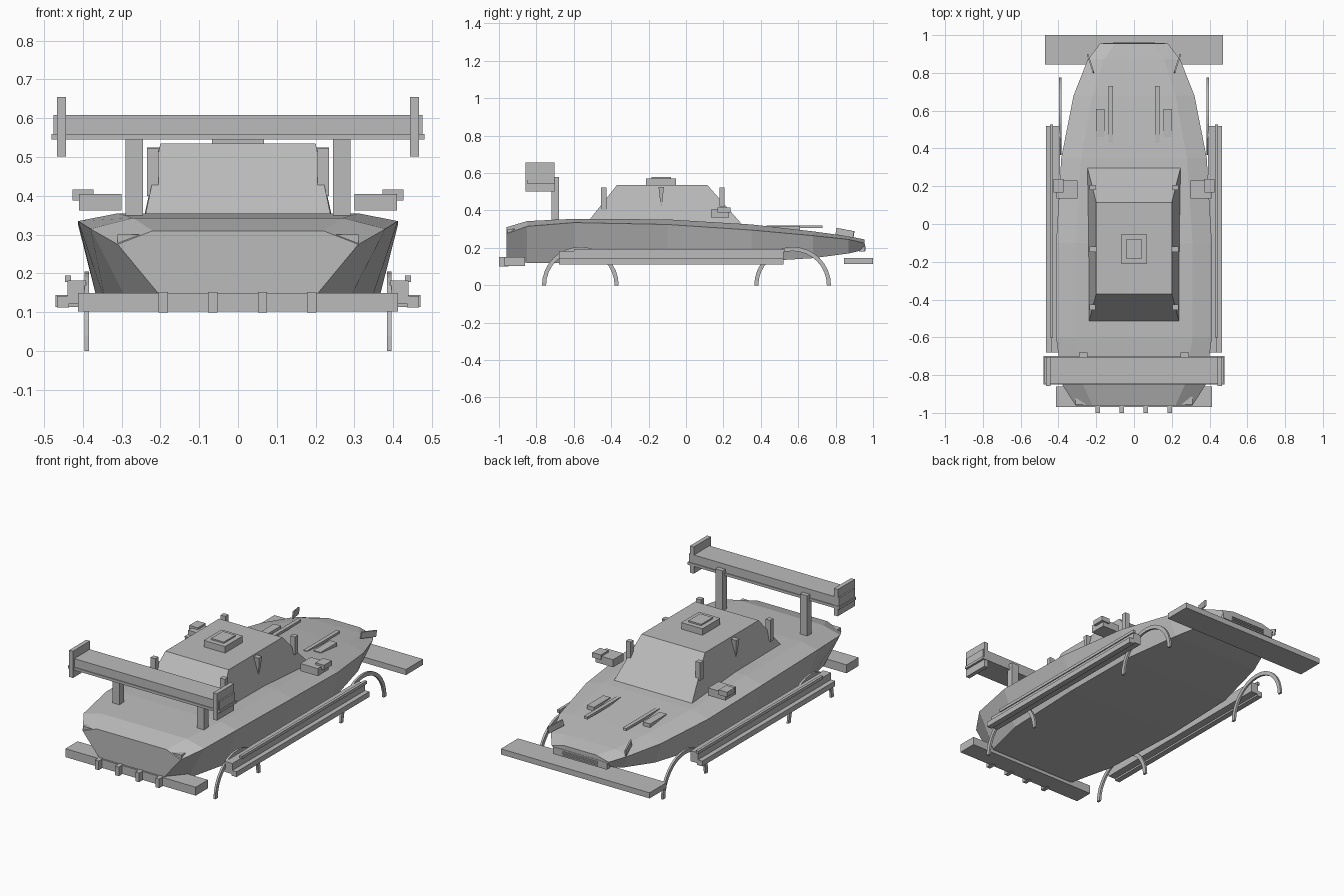
import bpy, bmesh, math
from mathutils import Matrix, Vector

cube = bpy.data.objects.get("Cube")
if cube:
    bpy.data.objects.remove(cube, do_unlink=True)

grey = bpy.data.materials.new("body_grey")
grey.use_nodes = True
colour = (0.5, 0.5, 0.5, 1)
grey.diffuse_color = colour
grey.node_tree.nodes["Principled BSDF"].inputs["Base Color"].default_value = colour


def finish(name, bm):
    bmesh.ops.recalc_face_normals(bm, faces=bm.faces)
    mesh = bpy.data.meshes.new(name)
    bm.to_mesh(mesh)
    bm.free()
    mesh.materials.append(grey)
    obj = bpy.data.objects.new(name, mesh)
    bpy.context.collection.objects.link(obj)
    return obj


def loft(name, rings):
    """Skin closed rings of points and cap both ends."""
    bm = bmesh.new()
    loops = [[bm.verts.new(p) for p in ring] for ring in rings]
    for a, b in zip(loops, loops[1:]):
        for i in range(len(a)):
            j = (i + 1) % len(a)
            bm.faces.new((a[i], a[j], b[j], b[i]))
    bm.faces.new(loops[0])
    bm.faces.new(loops[-1])
    return finish(name, bm)


def box(name, x, y, z, turn=None):
    """Box from (low, high) ranges, with an optional turn about its centre."""
    bm = bmesh.new()
    bmesh.ops.create_cube(bm, size=1)
    size = [r[1] - r[0] for r in (x, y, z)]
    mid = Vector([(r[0] + r[1]) / 2 for r in (x, y, z)])
    matrix = Matrix.Translation(mid) @ (turn or Matrix()) @ Matrix.Diagonal((*size, 1))
    bmesh.ops.transform(bm, matrix=matrix, verts=bm.verts)
    return finish(name, bm)


def pair(name, x, y, z, turn=None):
    """Left box plus its mirror image on the right."""
    left = box("left_" + name, x, y, z, turn)
    mirrored(left, name)


def mirrored(left, name):
    bm = bmesh.new()
    bm.from_mesh(left.data)
    bmesh.ops.scale(bm, vec=(-1, 1, 1), verts=bm.verts)
    finish("right_" + name, bm)


# Hull: y, then half width and height of floor, waist and deck
stations = [
    (-.96, .19, .13, .31, .275, .22, .31),
    (-.85, .28, .12, .38, .315, .27, .343),
    (-.6, .34, .12, .412, .335, .31, .355),
    (-.1, .36, .12, .412, .325, .31, .352),
    (.35, .35, .125, .385, .295, .28, .325),
    (.68, .28, .145, .32, .265, .22, .288),
    (.87, .21, .17, .245, .245, .16, .262),
    (.955, .15, .19, .18, .225, .1, .245),
]
rings = []
for y, fw, fz, ww, wz, dw, dz in stations:
    half = [(fw, y, fz), (ww, y, wz), (dw, y, dz)]
    rings.append(half + [(-a, b, c) for a, b, c in reversed(half)])
loft("hull", rings)


# Cabin with sloped screens
def rectangle(rear, front, rear_half, front_half, z_rear, z_front):
    return [(-rear_half, rear, z_rear), (rear_half, rear, z_rear),
            (front_half, front, z_front), (-front_half, front, z_front)]


loft("cabin", [rectangle(-.52, .3, .24, .247, .345, .325),
               rectangle(-.37, .115, .2, .2, .535, .535)])
box("roof_hatch", (-.067, .067), (-.213, -.053), (.53, .572))
box("roof_hatch_cap", (-.04, .04), (-.185, -.08), (.57, .58))

# Cabin corner posts and tapered side fins
for label, y, low in (("front", .193, .42), ("rear", -.44, .4)):
    pair(label + "_cabin_post", (.205, .235), (y - .014, y + .014), (low, .522))
fin = loft("left_side_fin", [
    [(.19, -.135, .42), (.225, -.135, .42), (.225, -.13, .42), (.19, -.13, .42)],
    [(.2, -.147, .525), (.235, -.147, .525), (.235, -.118, .525), (.2, -.118, .525)]])
mirrored(fin, "side_fin")

# Mirrors
pair("mirror_arm", (.3, .41), (.135, .23), (.362, .405))
pair("mirror_head", (.372, .426), (.168, .238), (.388, .416))

# Hood strips and vents
pair("hood_strip", (.112, .134), (.43, .73), (.305, .319))
pair("hood_vent", (.155, .2), (.46, .61), (.285, .317))

# Rear wing
box("wing_blade", (-.475, .475), (-.845, -.705), (.55, .608))
box("wing_lip", (-.48, .48), (-.85, -.7), (.545, .56))
pair("wing_end_plate", (.443, .467), (-.857, -.703), (.502, .655))
pair("wing_post", (.245, .29), (-.72, -.68), (.34, .58))

# Rear diffuser with fins
box("rear_diffuser", (-.412, .412), (-.97, -.86), (.102, .15))
for i, x in enumerate((-.193, -.065, .063, .19)):
    box(f"diffuser_fin_{i}", (x - .012, x + .012), (-1, -.95), (.1, .152))

# Front splitter and grille
box("front_splitter", (-.47, .47), (.845, 1), (.113, .145))
box("front_grille", (-.17, .17), (.925, .957), (.18, .22))
for i in range(3):
    z = .187 + i * .01
    box(f"grille_bar_{i}", (-.11, .11), (.95, .962), (z, z + .004))

# Side skirts
pair("side_skirt", (.392, .44), (-.68, .52), (.122, .182))
pair("skirt_rail", (.43, .446), (-.6, .526), (.178, .195))
pair("skirt_step", (.435, .467), (-.68, .52), (.112, .142))

# Corner blades and rear lamps
turn = Matrix.Rotation(math.radians(18), 4, 'Z').inverted() @ Matrix.Rotation(math.radians(-10), 4, 'X')
pair("front_blade", (.226, .234), (.8, .9), (.262, .298), turn)
pair("rear_lamp", (.25, .31), (-.955, -.9), (.272, .3))

# Thin half-ring wheel arches
for label, y in (("rear", -.565), ("front", .57)):
    rings = []
    for i in range(17):
        a = math.pi * i / 16
        c, s = math.cos(a), math.sin(a)
        rings.append([(x, y + r * c, r * s)
                      for x, r in ((.384, .183), (.396, .183), (.396, .205), (.384, .205))])
    arch = loft(f"left_{label}_wheel_arch", rings)
    mirrored(arch, f"{label}_wheel_arch")
